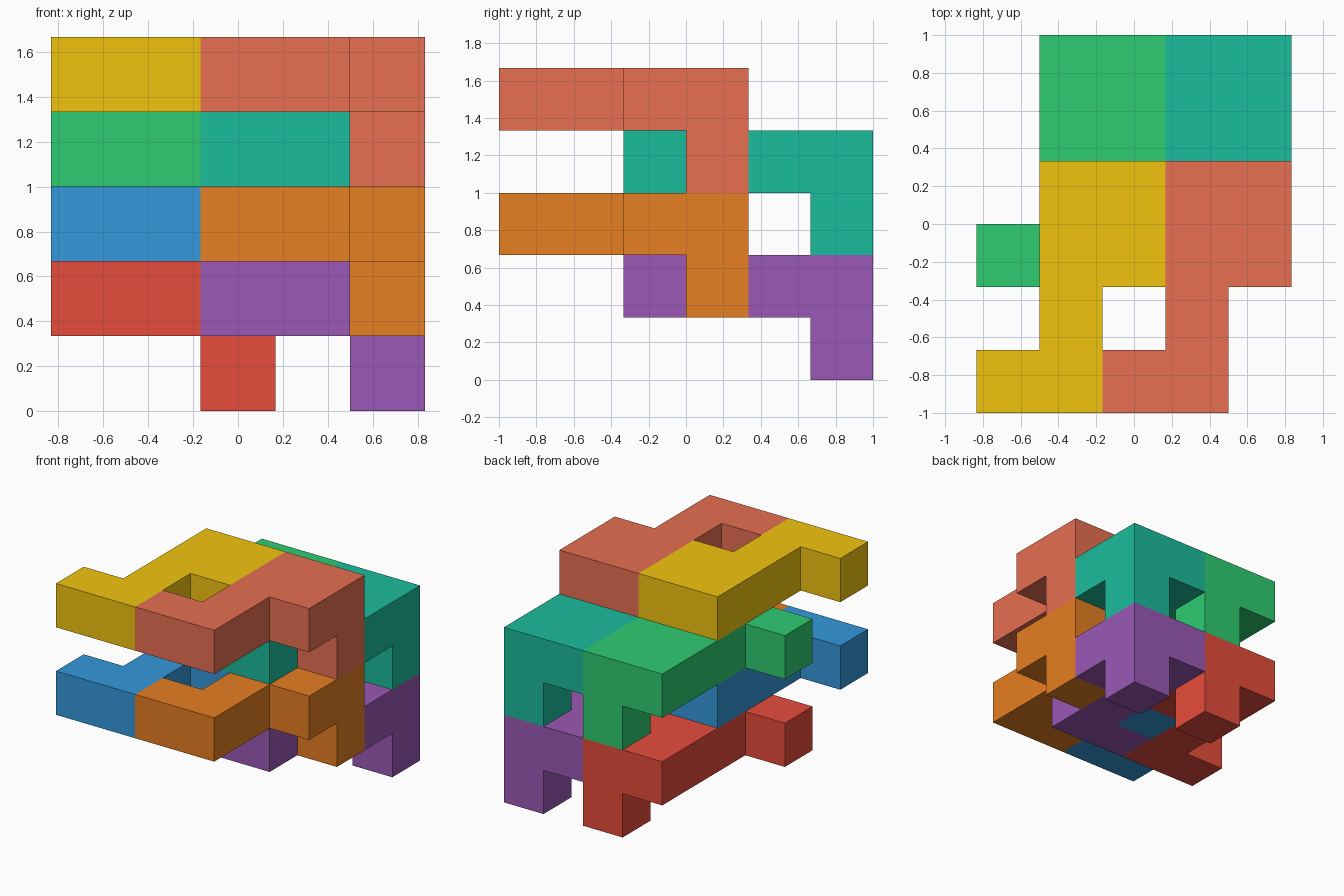
import bpy, bmesh, math

if "Cube" in bpy.data.objects:
    bpy.data.objects.remove(bpy.data.objects["Cube"])

U = 1 / 3  # edge of one cube cell

# Cells of the single repeated block: flat hooked plate plus one peg below
CELLS = {(0, 0, 0), (1, 0, 0), (1, 1, 0), (1, 2, 0), (2, 2, 0),
         (1, 3, 0), (2, 3, 0), (2, 3, -1)}


def linear(c):
    c /= 255
    return c / 12.92 if c <= 0.04045 else ((c + 0.055) / 1.055) ** 2.4


def make_block(name, offset, rgb):
    bm = bmesh.new()
    for cell in CELLS:
        for axis in range(3):
            for side in (0, 1):
                near = list(cell)
                near[axis] += 2 * side - 1
                if tuple(near) in CELLS:
                    continue
                # Outer face of this cell, wound to point outwards
                a, b = (axis + 1) % 3, (axis + 2) % 3
                loop = [(0, 0), (1, 0), (1, 1), (0, 1)]
                verts = []
                for i, j in (loop if side else loop[::-1]):
                    p = [cell[k] + offset[k] for k in range(3)]
                    p[axis] += side
                    p[a] += i
                    p[b] += j
                    verts.append(bm.verts.new(((p[0] - 2.5) * U, (p[1] - 3) * U, p[2] * U)))
                bm.faces.new(verts)
    bmesh.ops.remove_doubles(bm, verts=bm.verts, dist=1e-4)
    bmesh.ops.dissolve_limit(bm, angle_limit=math.radians(1), verts=bm.verts, edges=bm.edges)
    mesh = bpy.data.meshes.new(name)
    bm.to_mesh(mesh)
    bm.free()
    mat = bpy.data.materials.new(name + "_colour")
    mat.diffuse_color = (*[linear(c) for c in rgb], 1)
    mat.use_nodes = True
    mat.node_tree.nodes["Principled BSDF"].inputs["Base Color"].default_value = mat.diffuse_color
    mesh.materials.append(mat)
    bpy.context.collection.objects.link(bpy.data.objects.new(name, mesh))


# Two stacked pairs of layers, each holding two blocks side by side
make_block("red_block", (0, 2, 1), (231, 76, 60))
make_block("purple_block", (2, 2, 1), (155, 89, 182))
make_block("blue_block", (0, 0, 2), (52, 152, 219))
make_block("orange_block", (2, 0, 2), (230, 126, 34))
make_block("green_block", (0, 2, 3), (46, 204, 113))
make_block("teal_block", (2, 2, 3), (26, 188, 156))
make_block("yellow_block", (0, 0, 4), (241, 196, 15))
make_block("salmon_block", (2, 0, 4), (231, 111, 81))
